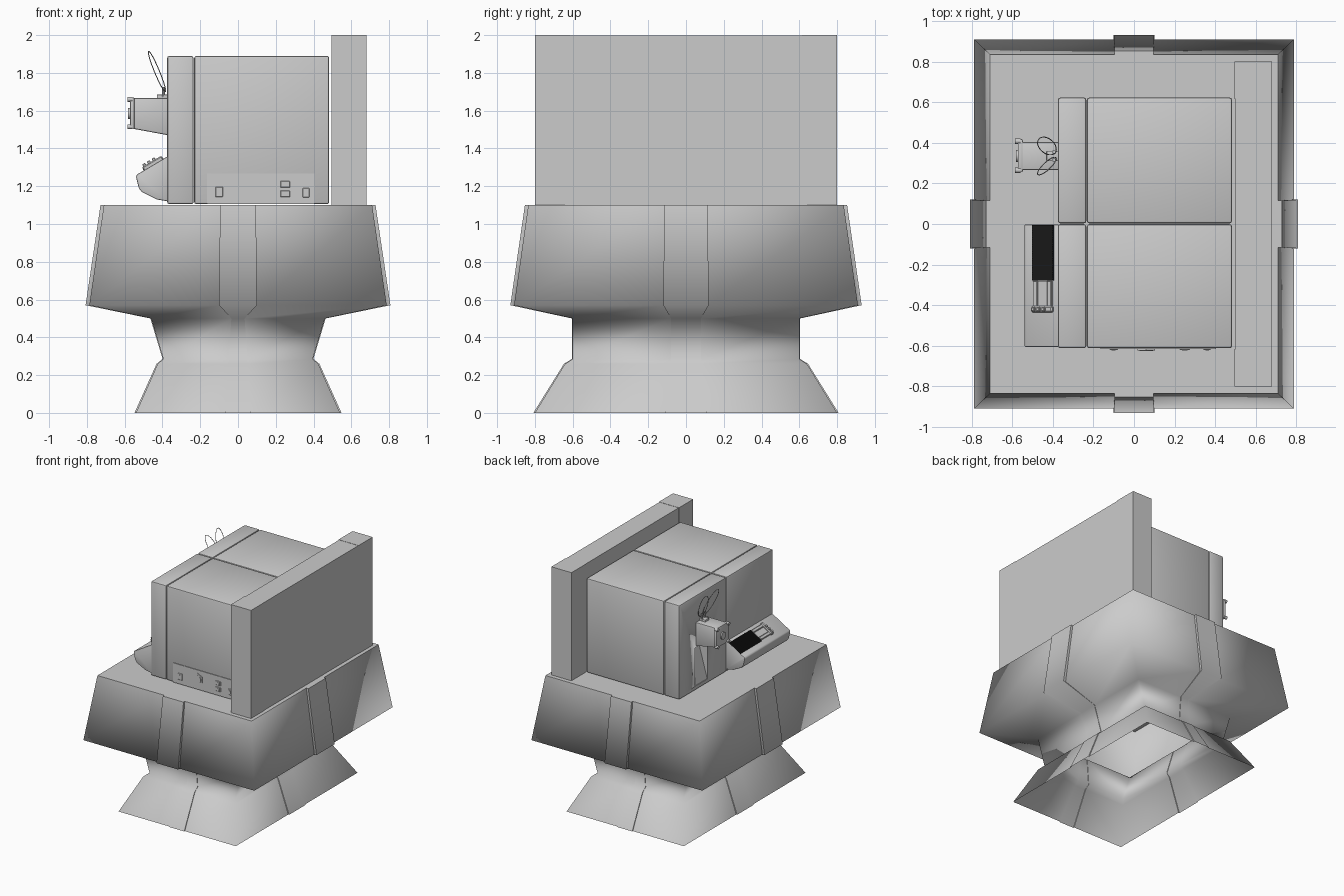
import bpy, bmesh, math
from mathutils import Matrix, Vector

if "Cube" in bpy.data.objects:
    bpy.data.objects.remove(bpy.data.objects["Cube"])


def finish(name, bm, smooth=True):
    bmesh.ops.recalc_face_normals(bm, faces=bm.faces)
    me = bpy.data.meshes.new(name)
    bm.to_mesh(me)
    bm.free()
    ob = bpy.data.objects.new(name, me)
    bpy.context.collection.objects.link(ob)
    if smooth:
        bpy.ops.object.select_all(action='DESELECT')
        ob.select_set(True)
        bpy.context.view_layer.objects.active = ob
        bpy.ops.object.shade_smooth_by_angle(angle=math.radians(35))
    return ob


def box(name, x, y, z, bevel=0.0, seg=2, rot_y=0.0):
    """Box from (min, max) ranges, optionally bevelled and turned about its centre."""
    bm = bmesh.new()
    bmesh.ops.create_cube(bm, size=1)
    size = [r[1] - r[0] for r in (x, y, z)]
    bmesh.ops.scale(bm, vec=size, verts=bm.verts)
    if bevel:
        bmesh.ops.bevel(bm, geom=bm.edges[:], offset=bevel, segments=seg,
                        profile=0.5, affect='EDGES')
    centre = Vector([(r[0] + r[1]) / 2 for r in (x, y, z)])
    bm.transform(Matrix.Translation(centre) @ Matrix.Rotation(rot_y, 4, 'Y'))
    return finish(name, bm)


def prism(name, pts, y0, y1, bevel=0.0):
    """Extrude an xz profile along y."""
    bm = bmesh.new()
    face = bm.faces.new([bm.verts.new((px, y0, pz)) for px, pz in pts])
    ext = bmesh.ops.extrude_face_region(bm, geom=[face])
    bmesh.ops.translate(bm, vec=(0, y1 - y0, 0),
                        verts=[v for v in ext['geom'] if isinstance(v, bmesh.types.BMVert)])
    if bevel:
        bmesh.ops.bevel(bm, geom=bm.edges[:], offset=bevel, segments=2,
                        profile=0.5, affect='EDGES')
    return finish(name, bm)


def cylinder(name, centre, radius, depth, axis='Y', sides=16):
    bm = bmesh.new()
    bmesh.ops.create_cone(bm, cap_ends=True, segments=sides, radius1=radius,
                          radius2=radius, depth=depth)
    turn = {'X': Matrix.Rotation(math.pi / 2, 4, 'Y'),
            'Y': Matrix.Rotation(math.pi / 2, 4, 'X'), 'Z': Matrix()}[axis]
    bm.transform(Matrix.Translation(centre) @ turn)
    return finish(name, bm)


def wire(name, pts, radius):
    cu = bpy.data.curves.new(name, 'CURVE')
    cu.dimensions = '3D'
    cu.bevel_depth = radius
    cu.bevel_resolution = 1
    sp = cu.splines.new('POLY')
    sp.points.add(len(pts) - 1)
    for p, co in zip(sp.points, pts):
        p.co = (*co, 1)
    sp.use_cyclic_u = True
    ob = bpy.data.objects.new(name, cu)
    bpy.context.collection.objects.link(ob)


# Pedestal: lofted ribbed rings, open below
# level: z, half x, half y, rib half width on y faces, on x faces, rib depth
levels = [(0.0, .54, .80, .07, .11, .008), (.26, .425, .64, .052, .085, .006),
          (.285, .395, .60, .05, .08, .004), (.50, .46, .60, .035, .08, .004),
          (.57, .787, .91, .10, .12, .02), (1.10, .71, .835, .095, .115, .018)]
bm = bmesh.new()
rings = []
for z, hx, hy, wx, wy, p in levels:
    pts = []
    for s in (-1, 1):
        pts += [(s * hx, s * hy), (-s * -wx, s * hy), (s * wx, s * (hy + p)),
                (-s * wx, s * (hy + p)), (-s * wx, s * hy)]
        pts += [(-s * hx, s * hy), (-s * hx, s * wy), (-s * (hx + p), s * wy),
                (-s * (hx + p), -s * wy), (-s * hx, -s * wy)]
    rings.append([bm.verts.new((x, y, z)) for x, y in pts])
for a, b in zip(rings, rings[1:]):
    for i in range(20):
        j = (i + 1) % 20
        bm.faces.new((a[i], a[j], b[j], b[i]))
bm.faces.new(rings[-1])
for f in bm.faces:
    f.smooth = True
for a, b in zip(rings, rings[1:]):
    for i in range(20):
        if i % 5:
            bm.edges.get((a[i], b[i])).smooth = False
for i in range(20):
    bm.edges.get((rings[-1][i], rings[-1][i - 1])).smooth = False
finish("pedestal", bm, smooth=False)

# Back screen: centre panel with a post at each end
box("screen_panel", (.499, .677), (-.62, .62), (1.10, 1.998))
for side, y in (("front", (-.80, -.615)), ("rear", (.615, .80))):
    box("screen_post_" + side, (.495, .68), y, (1.10, 2.0))

# Twin cabinets, each with a separate front door
for side, y in (("left", (.003, .623)), ("right", (-.612, -.001))):
    box("cabinet_body_" + side, (-.232, .483), y, (1.105, 1.89), .012)
    door = box("cabinet_door_" + side, (-.375, -.235), y, (1.105, 1.89), .012)
    if side == "left":
        # Sloping recess below the dispenser
        cutter = prism("recess_cutter", [(-.40, 1.14), (-.37, 1.14), (-.28, 1.46), (-.40, 1.46)],
                       .25, .42)
        cutter.hide_render = True
        mod = door.modifiers.new("recess", 'BOOLEAN')
        mod.object = cutter
        mod.operation = 'DIFFERENCE'
        mod.solver = 'EXACT'
        bpy.ops.object.select_all(action='DESELECT')
        bpy.context.view_layer.objects.active = door
        bpy.ops.object.modifier_apply(modifier="recess")
        bpy.data.objects.remove(cutter)

# Connector plate with sockets on the front side
box("connector_plate", (-.165, .405), (-.617, -.60), (1.107, 1.268))
for i, (x, z, w, h) in enumerate([(-.10, 1.17, .02, .027), (.25, 1.21, .025, .018),
                                  (.25, 1.16, .025, .018), (.36, 1.165, .018, .025)]):
    box(f"socket_{i}", (x - w, x + w), (-.621, -.61), (z - h, z + h), .003, 1)
    box(f"socket_core_{i}", (x - w * .5, x + w * .5), (-.624, -.61), (z - h * .5, z + h * .5))
cylinder("hex_nut", (.06, -.616, 1.195), .05, .012, 'Y', 6)
cylinder("hex_nut_core", (.06, -.618, 1.195), .034, .014, 'Y', 20)

# Control console with sloping top
prism("console", [(-.37, 1.36), (-.535, 1.262), (-.54, 1.25), (-.525, 1.19),
                  (-.51, 1.17), (-.43, 1.13), (-.37, 1.12)], -.605, -.002, .006)
slope = math.atan2(.098, .165)


def top_z(x):
    return 1.36 + (x + .37) * math.tan(slope)


def on_slope(name, xc, w, y, h, bevel=0.0):
    z = top_z(xc) + .002
    return box(name, (xc - w / 2, xc + w / 2), y, (z - h, z + h), bevel, 1, -slope)


# Dark ribbed grille on the console
dark = bpy.data.materials.new("dark_grille")
dark.diffuse_color = (.01, .01, .01, 1)
dark.use_nodes = True
dark.node_tree.nodes["Principled BSDF"].inputs["Base Color"].default_value = dark.diffuse_color
on_slope("grille_base", -.448, .122, (-.278, -.004), .004).data.materials.append(dark)
for i in range(24):
    y = -.273 + i * .0115
    on_slope(f"grille_bar_{i}", -.448, .12, (y - .003, y + .003), .008).data.materials.append(dark)

# Cradle rails and cross stops beside the grille
for i, x in enumerate((-.483, -.413)):
    on_slope(f"cradle_rail_{i}", x, .026, (-.43, -.28), .012, .004)
on_slope("cradle_floor", -.448, .05, (-.42, -.28), .006)
on_slope("cradle_stop", -.448, .12, (-.435, -.405), .018, .006)
for i, x in enumerate((-.485, -.46, -.435)):
    on_slope(f"button_{i}", x, .018, (-.43, -.41), .03, .003)

# Dispenser spout: tapered block, end plate and corner knobs
prism("dispenser", [(-.37, 1.668), (-.56, 1.668), (-.56, 1.505), (-.37, 1.47)], .265, .405, .008)
box("dispenser_plate", (-.572, -.548), (.255, .418), (1.505, 1.67), .006)
for i, y in enumerate((.265, .408)):
    for j, z in enumerate((1.515, 1.66)):
        cylinder(f"plate_knob_{i}{j}", (-.572, y, z), .013, .026, 'X', 12)
cylinder("dispenser_nozzle", (-.572, .335, 1.585), .03, .02, 'X')

# Clip with two thin wire loops
box("wire_clip", (-.43, -.37), (.31, .36), (1.66, 1.685), .004)
for i, s in enumerate((-1, 1)):
    cylinder(f"clip_pin_{i}", (-.395, .335 + s * .02, 1.70), .009, .05, 'Z', 10)
    loop = []
    for k in range(24):
        t = k / 24 * math.tau
        u = (1 - math.cos(t)) / 2
        v = math.sin(t)
        loop.append((-.385 - .088 * u + .014 * v, .335 + s * (.022 + .055 * u) + .034 * v,
                     1.70 + .215 * u))
    wire(f"wire_loop_{i}", loop, .0025)
